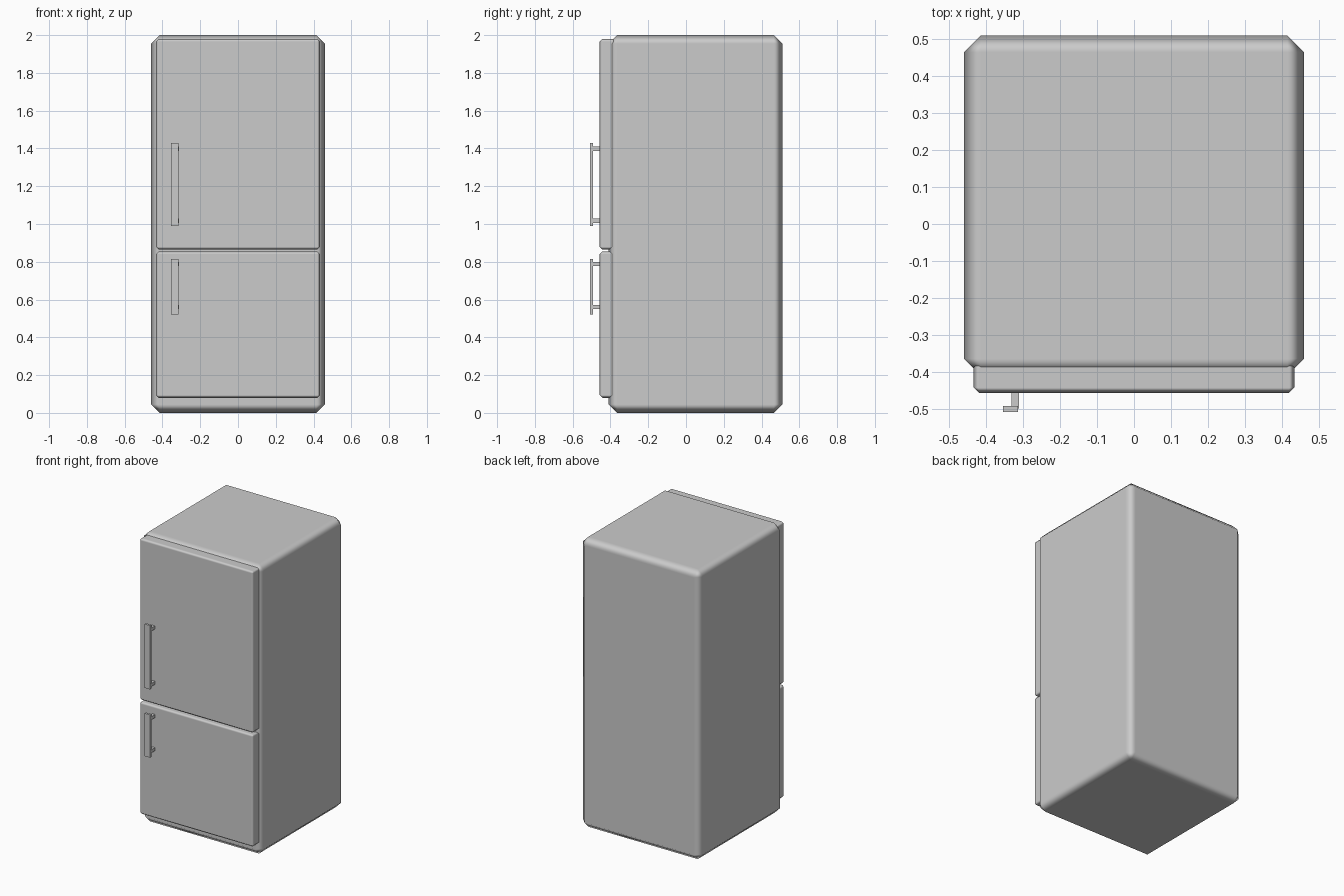
import bpy, bmesh
from mathutils import Vector

if "Cube" in bpy.data.objects:
    bpy.data.objects.remove(bpy.data.objects["Cube"])


def box(name, lo, hi, bevel=0.0):
    """Box between two corners, optionally with softly shaded chamfers."""
    lo, hi = Vector(lo), Vector(hi)
    bm = bmesh.new()
    bmesh.ops.create_cube(bm, size=1)
    for v in bm.verts:
        v.co = Vector((v.co[i] * (hi[i] - lo[i]) + (lo[i] + hi[i]) / 2 for i in range(3)))
    mesh = bpy.data.meshes.new(name)
    bm.to_mesh(mesh)
    bm.free()
    ob = bpy.data.objects.new(name, mesh)
    bpy.context.collection.objects.link(ob)
    if bevel:
        mod = ob.modifiers.new("Bevel", "BEVEL")
        mod.width = bevel
        mod.segments = 1
        mod.harden_normals = True
        for p in mesh.polygons:
            p.use_smooth = True
    return ob


# Cabinet
box("cabinet", (-0.46, -0.41, 0), (0.46, 0.51, 2.0), 0.045)

# Doors, each with a bar handle on two standoffs:
# name, door bottom/top, handle bottom/top, standoff heights
doors = [
    ("upper", 0.865, 1.98, 0.99, 1.43, (1.017, 1.398)),
    ("lower", 0.08, 0.855, 0.52, 0.815, (0.56, 0.788)),
]
for name, z0, z1, h0, h1, posts in doors:
    box(name + "_door", (-0.434, -0.457, z0), (0.434, -0.375, z1), 0.014)
    box(name + "_handle_bar", (-0.355, -0.509, h0), (-0.314, -0.493, h1))
    for i, z in enumerate(posts):
        box(f"{name}_handle_standoff_{i + 1}",
            (-0.332, -0.5, z - 0.011), (-0.312, -0.45, z + 0.011))
